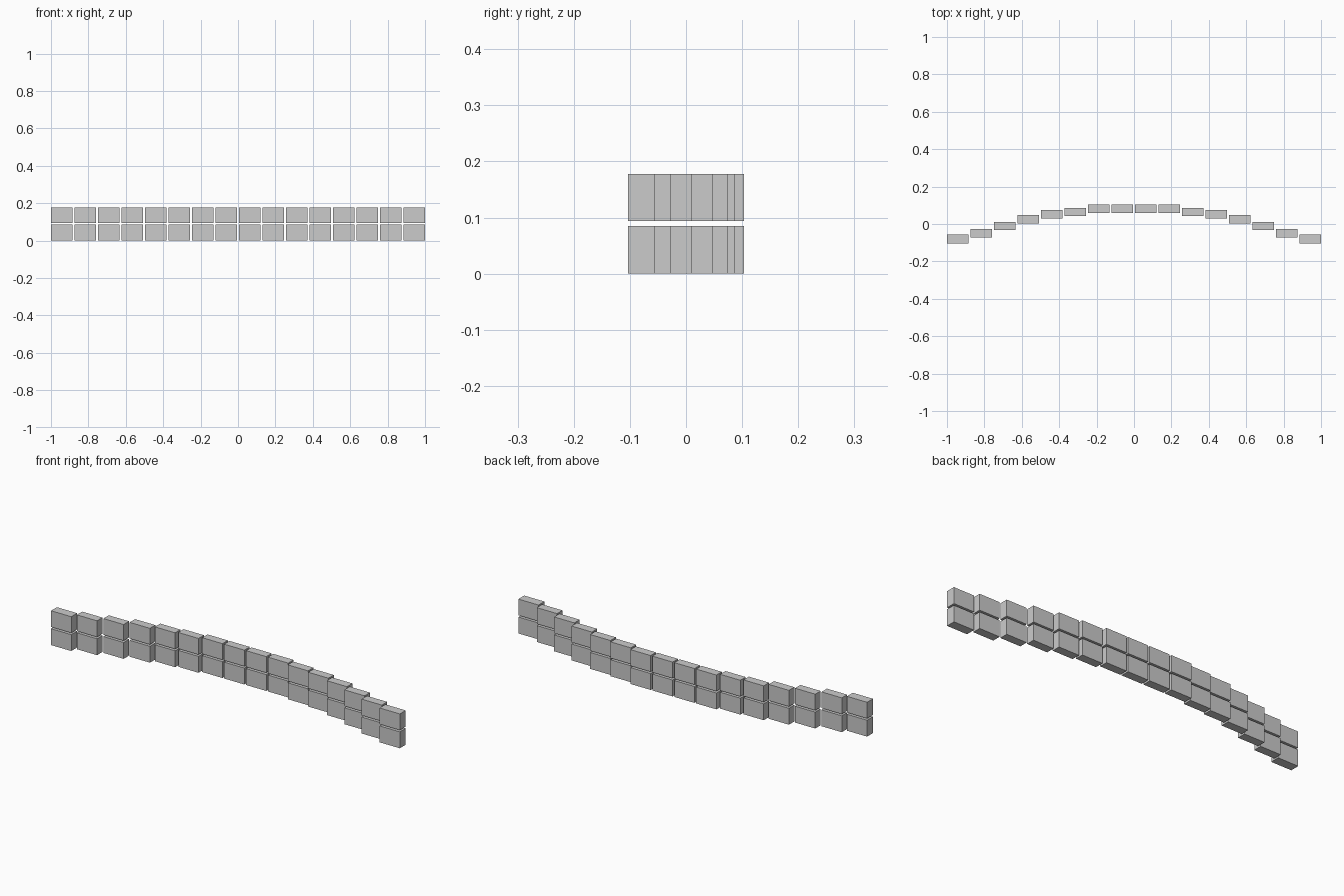
import bpy

if "Cube" in bpy.data.objects:
    bpy.data.objects.remove(bpy.data.objects["Cube"])

PITCH, WIDTH = 0.1256, 0.116
ROWS = [(0.0, 0.085), (0.094, 0.178)]
# back edge of each column, from the outer end to the middle of the bow
BACKS = [-0.055, -0.027, 0.011, 0.047, 0.074, 0.086, 0.103, 0.103]


def block(name, x, y0, y1, z0, z1):
    bpy.ops.mesh.primitive_cube_add(size=1, location=(x, (y0 + y1) / 2, (z0 + z1) / 2))
    ob = bpy.context.object
    ob.name = name
    ob.scale = (WIDTH, y1 - y0, z1 - z0)
    bpy.ops.object.transform_apply(location=False, rotation=False, scale=True)


# two stacked rows of separate blocks stepping along a shallow curve
for r, (z0, z1) in enumerate(ROWS):
    for i, back in enumerate(BACKS):
        depth = 0.048 if i == 0 else 0.044
        x = (7.5 - i) * PITCH
        for side, label in ((-1, "left"), (1, "right")):
            block(f"block_row{r + 1}_{label}_{i + 1}", side * x, back - depth, back, z0, z1)
